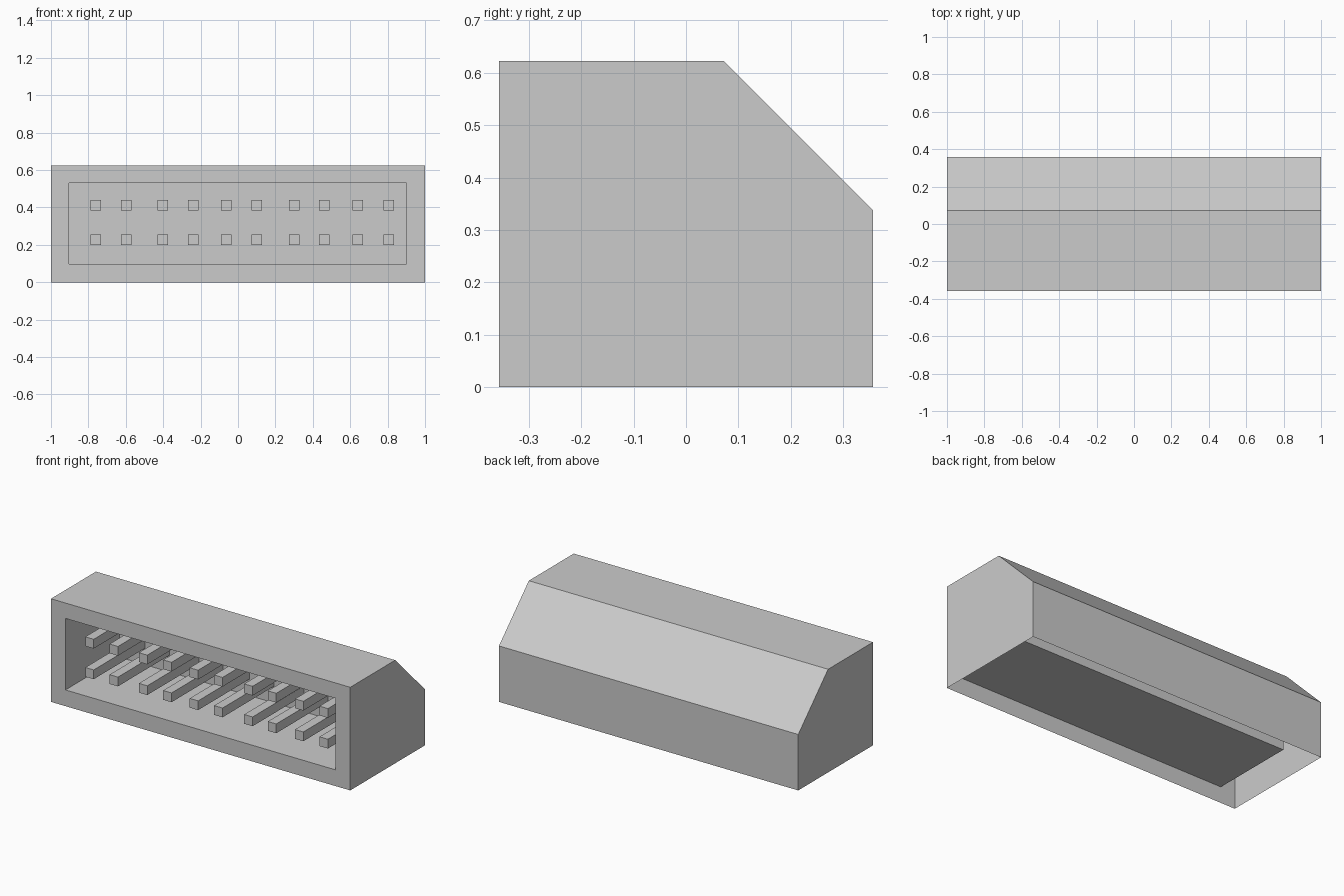
import bpy, bmesh

if "Cube" in bpy.data.objects:
    bpy.data.objects.remove(bpy.data.objects["Cube"])

FRONT, BACK = -0.357, 0.357
CAVITY_BACK = 0.16


def make_object(name, bm):
    mesh = bpy.data.meshes.new(name)
    bm.to_mesh(mesh)
    bm.free()
    obj = bpy.data.objects.new(name, mesh)
    bpy.context.collection.objects.link(obj)
    return obj


def rect(bm, x0, x1, z0, z1, y):
    return [bm.verts.new((x, y, z)) for x, z in ((x0, z0), (x1, z0), (x1, z1), (x0, z1))]


def bridge(bm, a, b):
    for i in range(4):
        j = (i + 1) % 4
        bm.faces.new((a[i], a[j], b[j], b[i]))


# housing: thin shell, chamfered at the upper back, open underneath
bm = bmesh.new()
profile = [(FRONT, 0), (FRONT, 0.623), (0.072, 0.623), (BACK, 0.338), (BACK, 0)]
left, right = ([bm.verts.new((x, y, z)) for y, z in profile] for x in (-1, 1))
bm.faces.new(left[::-1])
bm.faces.new(right)
for i in range(1, 4):
    bm.faces.new((left[i], left[i + 1], right[i + 1], right[i]))

# front frame and the socket recessed into it
outer = [left[0], right[0], right[1], left[1]]
mouth = rect(bm, -0.903, 0.9, 0.098, 0.53, FRONT)
floor = rect(bm, -0.903, 0.9, 0.098, 0.53, CAVITY_BACK)
bridge(bm, outer, mouth)
bridge(bm, mouth, floor)
bm.faces.new(floor)
bmesh.ops.recalc_face_normals(bm, faces=bm.faces)
if next(f for f in bm.faces if all(v in right for v in f.verts)).normal.x < 0:
    bmesh.ops.reverse_faces(bm, faces=bm.faces)
make_object("connector_housing", bm)

# contact pins: two rows of ten, arranged in pairs
bm = bmesh.new()
h = 0.028
for x in (-0.76, -0.598, -0.402, -0.24, -0.062, 0.101, 0.302, 0.46, 0.641, 0.805):
    for z in (0.227, 0.412):
        tip = rect(bm, x - h, x + h, z - h, z + h, -0.332)
        root = rect(bm, x - h, x + h, z - h, z + h, CAVITY_BACK)
        bm.faces.new(tip)
        bm.faces.new(root[::-1])
        bridge(bm, tip, root)
bmesh.ops.recalc_face_normals(bm, faces=bm.faces)
make_object("contact_pins", bm)
